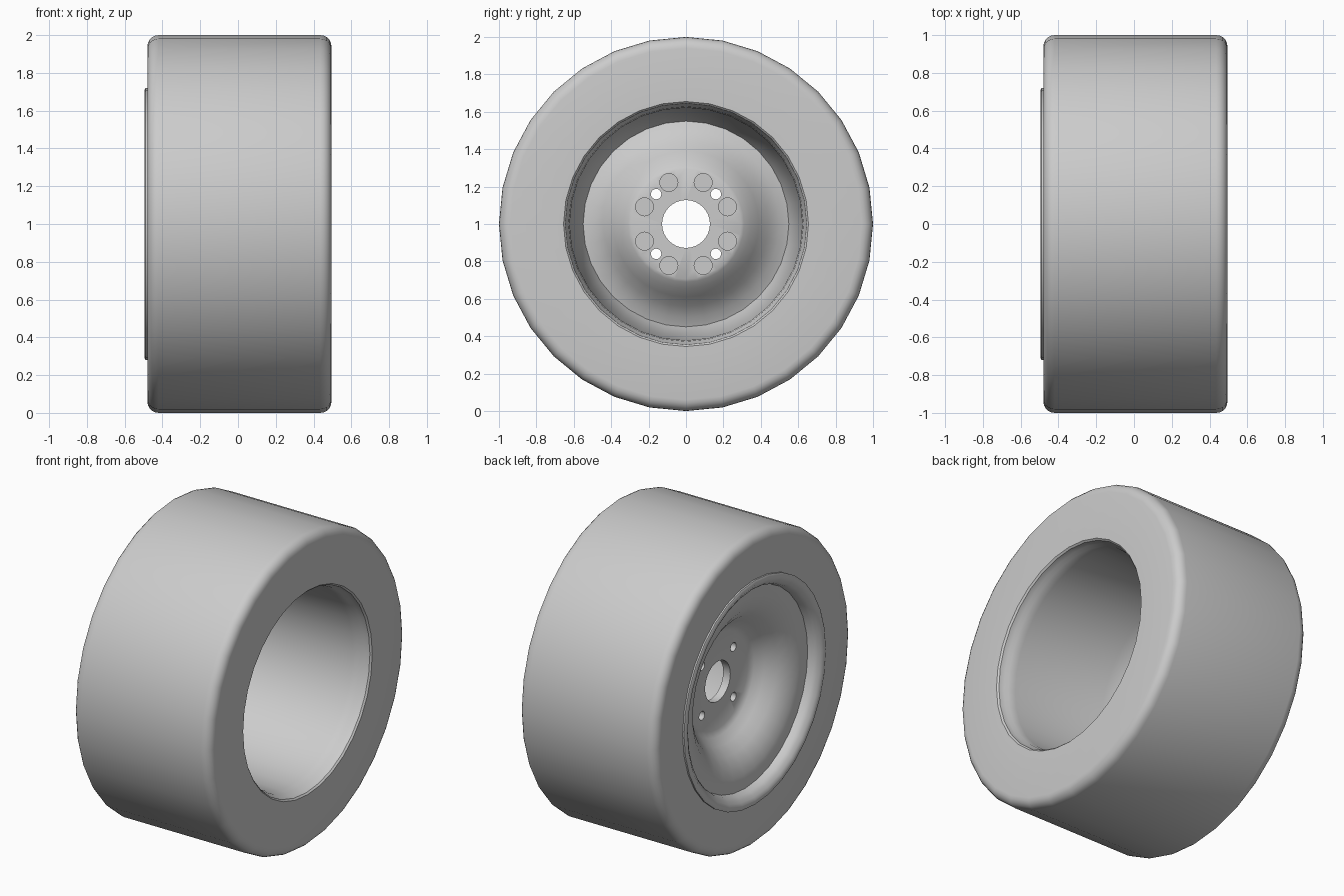
import bpy, bmesh, math

if "Cube" in bpy.data.objects:
    bpy.data.objects.remove(bpy.data.objects["Cube"])

SIDES = 32
CZ = 1.0


def lathe(name, profile, sides=SIDES):
    """Revolve a closed (x, radius) profile around the x axle."""
    bm = bmesh.new()
    rings = []
    for i in range(sides):
        a = 2 * math.pi * i / sides
        rings.append([bm.verts.new((x, r * math.cos(a), CZ + r * math.sin(a)))
                      for x, r in profile])
    n = len(profile)
    for i in range(sides):
        p, q = rings[i], rings[(i + 1) % sides]
        for j in range(n):
            k = (j + 1) % n
            bm.faces.new((p[j], p[k], q[k], q[j]))
    bmesh.ops.recalc_face_normals(bm, faces=bm.faces)
    me = bpy.data.meshes.new(name)
    bm.to_mesh(me)
    bm.free()
    ob = bpy.data.objects.new(name, me)
    bpy.context.collection.objects.link(ob)
    return ob


def arc(cx, cr, rad, a0, a1, steps=5):
    """Rounded corner in the (x, radius) plane."""
    return [(cx + rad * math.cos(math.radians(a0 + (a1 - a0) * i / steps)),
             cr + rad * math.sin(math.radians(a0 + (a1 - a0) * i / steps)))
            for i in range(steps + 1)]


def cut_holes(ob, count, orbit, radius, x0, x1, start):
    """Cut a ring of round holes along the axle direction."""
    for i in range(count):
        a = math.radians(start) + 2 * math.pi * i / count
        bpy.ops.mesh.primitive_cylinder_add(
            vertices=20, radius=radius, depth=x1 - x0,
            location=((x0 + x1) / 2, orbit * math.cos(a), CZ + orbit * math.sin(a)),
            rotation=(0, math.pi / 2, 0))
        cutter = bpy.context.object
        mod = ob.modifiers.new("hole", 'BOOLEAN')
        mod.operation = 'DIFFERENCE'
        mod.solver = 'EXACT'
        mod.object = cutter
        bpy.context.view_layer.objects.active = ob
        bpy.ops.object.modifier_apply(modifier=mod.name)
        bpy.data.objects.remove(cutter, do_unlink=True)


def smooth(ob, angle):
    bpy.ops.object.select_all(action='DESELECT')
    ob.select_set(True)
    bpy.context.view_layer.objects.active = ob
    bpy.ops.object.shade_smooth_by_angle(angle=math.radians(angle))


# Wide slick tyre with rounded shoulders
tyre = lathe("tyre", [(-0.48, 0.67)]
             + arc(-0.42, 0.94, 0.06, 180, 90)
             + arc(0.435, 0.94, 0.06, 90, 0)
             + [(0.495, 0.67)])
smooth(tyre, 40)

# Outer side: lip and deep dish running in to the hub
outer = [(-0.47, 0.72), (-0.49, 0.72), (-0.495, 0.71), (-0.495, 0.69),
         (-0.485, 0.675), (-0.475, 0.66), (-0.455, 0.645), (-0.42, 0.635),
         (-0.415, 0.575), (-0.41, 0.55), (-0.39, 0.49), (-0.345, 0.43),
         (-0.29, 0.38), (-0.245, 0.34), (-0.225, 0.305), (-0.225, 0.128)]
# Inner side: back of the dish, tapering barrel and bead lip
inner = [(-0.175, 0.128), (-0.175, 0.295), (-0.185, 0.31), (-0.21, 0.345),
         (-0.26, 0.39), (-0.315, 0.44), (-0.36, 0.50), (-0.38, 0.55),
         (-0.35, 0.565), (-0.25, 0.60), (0.38, 0.622), (0.43, 0.628),
         (0.45, 0.64), (0.485, 0.645), (0.495, 0.655), (0.495, 0.67),
         (0.40, 0.675), (-0.44, 0.675)]
rim = lathe("wheel_rim", outer + inner)

# Eight shallow pockets and four bolt holes in the hub
cut_holes(rim, 8, 0.24, 0.048, -0.205, -0.10, 22.5)
cut_holes(rim, 4, 0.226, 0.028, -0.35, -0.05, 45)
smooth(rim, 35)
